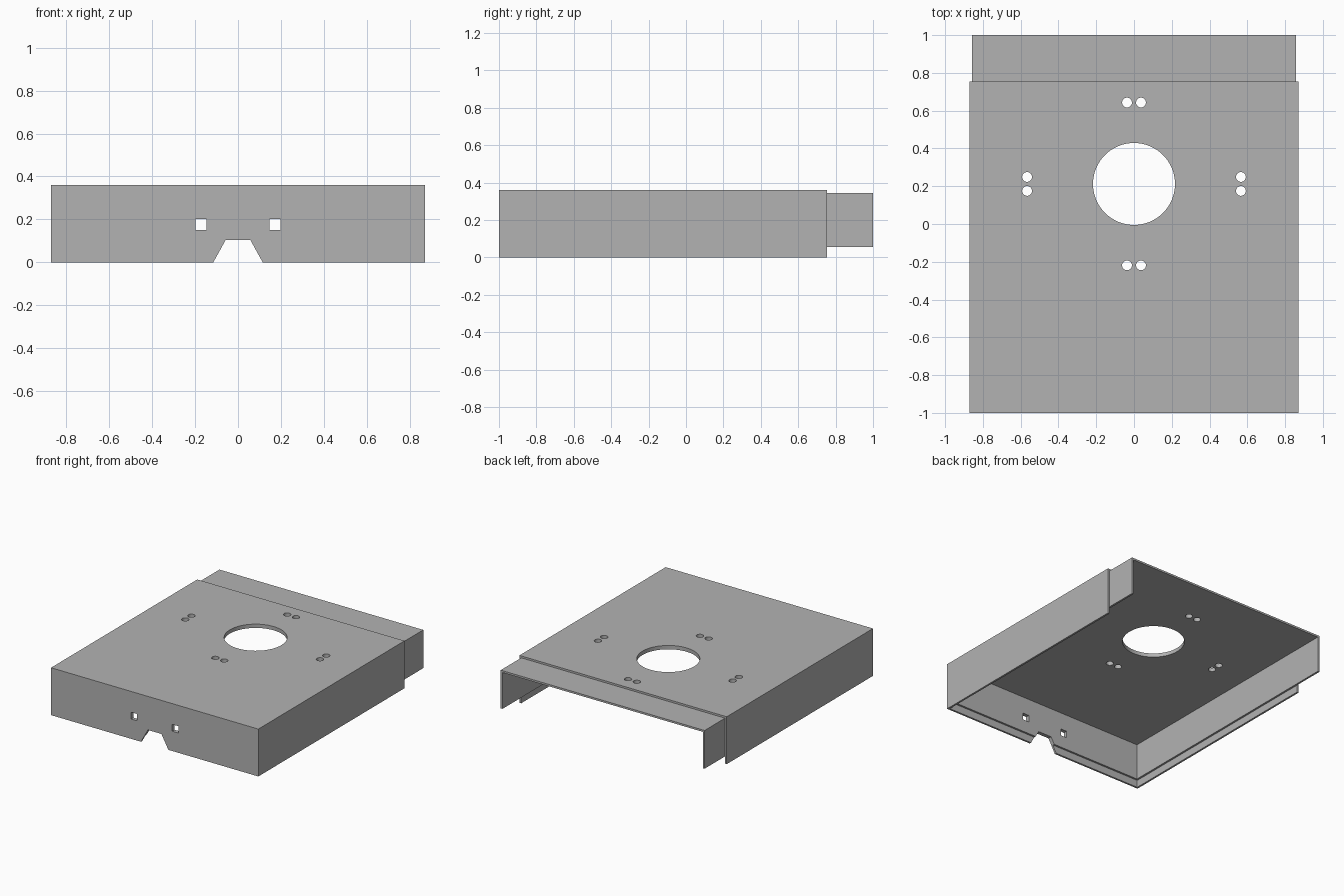
import bpy
import bmesh
from math import radians
from mathutils import Matrix, Vector

cube = bpy.data.objects.get("Cube")
if cube:
    bpy.data.objects.remove(cube, do_unlink=True)

T = 0.0145          # sheet thickness
HOLE_Y = 0.212      # centre of the hole pattern

grey = bpy.data.materials.new("plain grey")
grey.use_nodes = True
grey.diffuse_color = (0.45, 0.45, 0.45, 1)
grey.node_tree.nodes["Principled BSDF"].inputs["Base Color"].default_value = grey.diffuse_color


def add_box(bm, low, high):
    low, high = Vector(low), Vector(high)
    place = Matrix.Translation((low + high) / 2) @ Matrix.Diagonal((*(high - low), 1))
    bmesh.ops.create_cube(bm, size=1, matrix=place)


def add_drill(bm, x, y, radius, segments):
    bmesh.ops.create_cone(bm, cap_ends=True, segments=segments, radius1=radius, radius2=radius,
                          depth=0.3, matrix=Matrix.Translation((x, y, 0.35)))


def add_prism(bm, profile, y0, y1):
    face = bm.faces.new([bm.verts.new((x, y0, z)) for x, z in profile])
    extruded = bmesh.ops.extrude_face_region(bm, geom=[face])["geom"]
    verts = [g for g in extruded if isinstance(g, bmesh.types.BMVert)]
    bmesh.ops.translate(bm, verts=verts, vec=(0, y1 - y0, 0))


def make_object(name, bm):
    bmesh.ops.recalc_face_normals(bm, faces=bm.faces)
    mesh = bpy.data.meshes.new(name)
    bm.to_mesh(mesh)
    bm.free()
    obj = bpy.data.objects.new(name, mesh)
    bpy.context.collection.objects.link(obj)
    return obj


def make_box(name, low, high):
    bm = bmesh.new()
    add_box(bm, low, high)
    return make_object(name, bm)


# Cutter for the openings: round holes, slot pairs, front windows and notch
bm = bmesh.new()
add_drill(bm, 0, HOLE_Y, 0.217, 64)
for side in (-1, 1):
    for step in (-0.037, 0.037):
        add_drill(bm, step, HOLE_Y + side * 0.431, 0.026, 24)
        add_drill(bm, side * 0.566, HOLE_Y + step, 0.026, 24)
    add_box(bm, (side * 0.173 - 0.026, -1.1, 0.15), (side * 0.173 + 0.026, -0.9, 0.202))
add_prism(bm, [(-0.137, -0.04), (0.137, -0.04), (0.057, 0.105), (-0.057, 0.105)], -1.1, -0.9)
openings = make_object("openings_cutter", bm)
openings.hide_render = True


def make_cover(name, half_width, front, back, bottom, top):
    """Sheet cover with a top, a front and two sides, open below and behind."""
    cover = make_box(name, (-half_width, front, bottom), (half_width, back, top))
    void = make_box(name + "_cutter", (T - half_width, front + T, bottom - 0.2),
                    (half_width - T, back + 0.2, top - T))
    void.hide_render = True
    for cutter in (void, openings):
        mod = cover.modifiers.new("cut", 'BOOLEAN')
        mod.operation = 'DIFFERENCE'
        mod.solver = 'EXACT'
        mod.object = cutter
    bpy.context.view_layer.update()
    graph = bpy.context.evaluated_depsgraph_get()
    mesh = bpy.data.meshes.new_from_object(cover.evaluated_get(graph))
    cover.modifiers.clear()
    cover.data = mesh
    bpy.data.objects.remove(void, do_unlink=True)
    mesh.materials.clear()
    mesh.materials.append(grey)
    bpy.ops.object.select_all(action='DESELECT')
    cover.select_set(True)
    bpy.context.view_layer.objects.active = cover
    bpy.ops.object.shade_smooth_by_angle(angle=radians(30))


# Outer cover, and the longer inner cover nested in it
make_cover("outer_cover", 0.871, -1, 0.755, 0, 0.36)
make_cover("inner_cover", 0.871 - T, T - 1, 1, 0.055, 0.36 - T)
bpy.data.objects.remove(openings, do_unlink=True)
